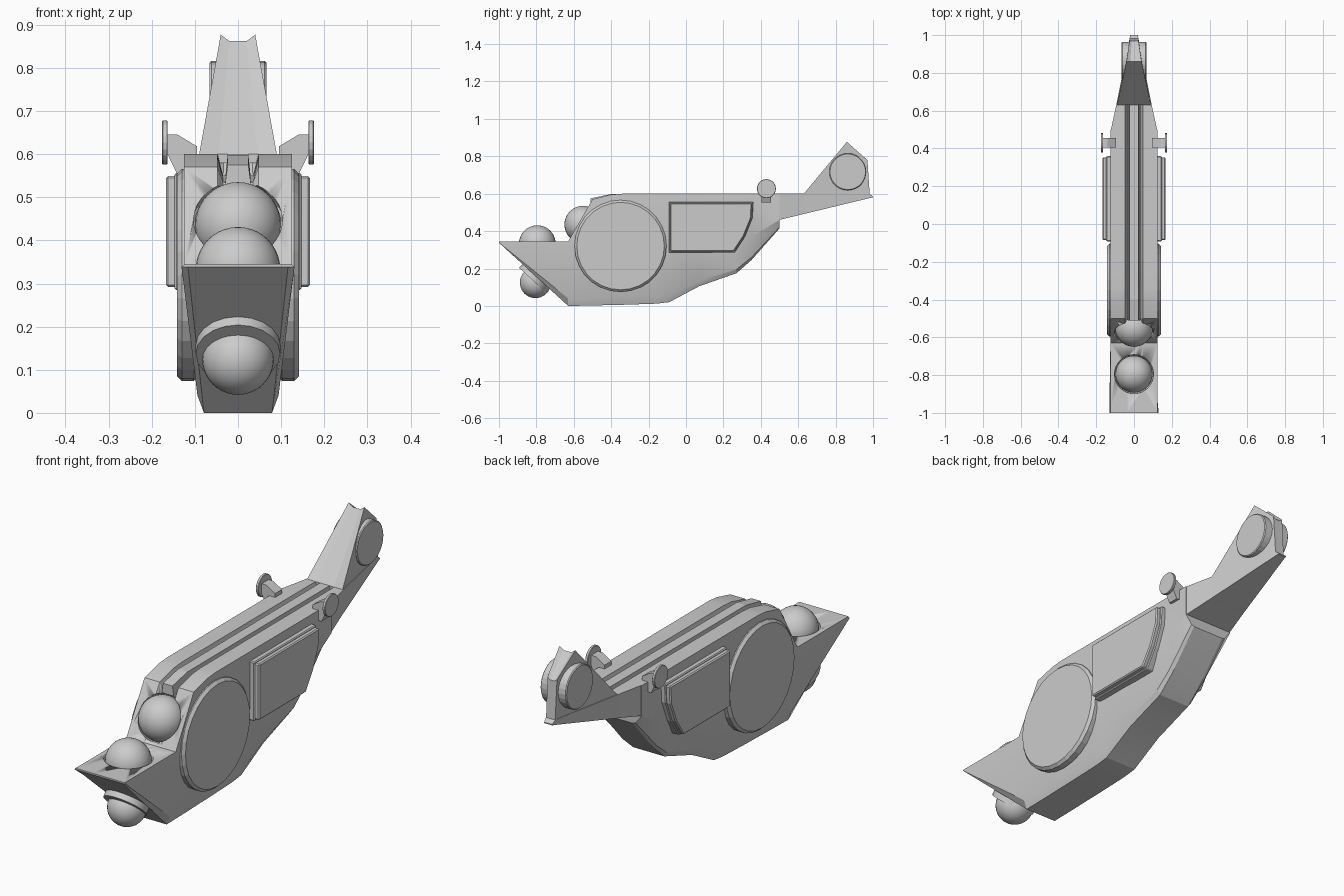
import bpy, bmesh
from math import radians, pi
from mathutils import Vector

if "Cube" in bpy.data.objects:
    bpy.data.objects.remove(bpy.data.objects["Cube"])


def make(name, bm, smooth=None):
    bmesh.ops.recalc_face_normals(bm, faces=bm.faces)
    me = bpy.data.meshes.new(name)
    bm.to_mesh(me)
    bm.free()
    ob = bpy.data.objects.new(name, me)
    bpy.context.collection.objects.link(ob)
    bpy.ops.object.select_all(action='DESELECT')
    bpy.context.view_layer.objects.active = ob
    ob.select_set(True)
    if smooth:
        bpy.ops.object.shade_smooth_by_angle(angle=radians(smooth))
    return ob


def loft(name, rings, smooth=None):
    bm = bmesh.new()
    vs = [[bm.verts.new(p) for p in r] for r in rings]
    n = len(vs[0])
    for a, b in zip(vs, vs[1:]):
        for i in range(n):
            j = (i + 1) % n
            bm.faces.new((a[i], a[j], b[j], b[i]))
    bm.faces.new(vs[0])
    bm.faces.new(vs[-1])
    return make(name, bm, smooth)


def bevel(ob, width, segments=1):
    m = ob.modifiers.new("bevel", 'BEVEL')
    m.width, m.segments, m.limit_method = width, segments, 'ANGLE'


def mirror(ob):
    ob.modifiers.new("mirror", 'MIRROR')


def ball(name, y, z, r):
    bm = bmesh.new()
    bmesh.ops.create_uvsphere(bm, u_segments=32, v_segments=20, radius=r)
    ob = make(name, bm, 40)
    ob.location = (0, y, z)
    return ob


def side_plate(name, outline, x0, x1, width):
    ob = loft(name, [[(x, y, z) for y, z in outline] for x in (x0, x1)])
    bevel(ob, width)
    mirror(ob)


def side_disc(name, y, z, r, x0, x1, width, n=28):
    from math import cos, sin
    pts = [(y + r * cos(2 * pi * i / n), z + r * sin(2 * pi * i / n)) for i in range(n)]
    side_plate(name, pts, x0, x1, width)


# Main hull: (y, top, shoulder, keel, keel half width, roof groove depth)
stations = [
    (-1.0, .345, .343, .338, .122, 0), (-.63, .345, .335, 0, .085, 0),
    (-.5, .57, .345, .002, .085, .035), (-.4, .595, .345, .005, .085, .05),
    (-.34, .6, .345, .006, .085, .05), (-.16, .6, .345, .012, .085, .05),
    (-.09, .6, .345, .02, .085, .05), (.07, .6, .345, .105, .085, .05),
    (.27, .6, .345, .175, .085, .05), (.35, .6, .37, .245, .085, .05),
    (.5, .6, .46, .415, .085, .05)]
rings = []
for y, top, mid, low, w, d in stations:
    e = (mid - low) * .12
    half = [(.035, top - d), (.048, top), (.125, top), (.125, mid), (w + .009, low + e), (w - .006, low)]
    rings.append([(x, y, z) for x, z in half] + [(-x, y, z) for x, z in reversed(half)])
hull = loft("hull", rings, 20)

# Sockets cut into the hull around the two upper lamps
for y, z, r in ((-.55, .435, .106), (-.795, .335, .104)):
    cutter = ball("socket_cutter", y, z, r)
    m = hull.modifiers.new("socket", 'BOOLEAN')
    m.operation, m.object, m.solver = 'DIFFERENCE', cutter, 'EXACT'
    bpy.context.view_layer.objects.active = hull
    bpy.ops.object.modifier_apply(modifier=m.name)
    bpy.data.objects.remove(cutter)

# Spherical lamps
ball("upper_lamp", -.55, .435, .1)
ball("nose_lamp", -.795, .333, .098)
ball("lower_lamp", -.805, .125, .083)

# Collar of the lower lamp, square to the sloping chin
bm = bmesh.new()
bmesh.ops.create_cone(bm, cap_ends=True, segments=20, radius1=.098, radius2=.098, depth=.05)
collar = make("lower_lamp_collar", bm, 30)
axis = Vector((0, -.682, -.731))
collar.location = Vector((0, -.8, .159)) + axis * .005
collar.rotation_euler = axis.to_track_quat('Z', 'Y').to_euler()

# Roof rail lying in the groove
rail = loft("roof_rail", [
    [(-.03, y, zb), (.03, y, zb), (.024, y, zt), (-.024, y, zt)]
    for y, zb, zt in ((-.51, .53, .575), (-.4, .54, .598), (.64, .54, .6))])

# Tapered tail boom, grooved like the roof at its front end
tail = []
for y, w, zt, zb, d in ((.5, .122, .6, .46, .05), (.63, .094, .6, .492, .05),
                        (.64, .092, .6, .494, 0), (.98, .024, .6, .576, 0), (1.0, .02, .585, .58, 0)):
    a = min(.048, w * .5)
    b = a * .73
    tail.append([(-w, y, zb), (w, y, zb), (w, y, zt), (a, y, zt), (b, y, zt - d),
                 (-b, y, zt - d), (-a, y, zt), (-w, y, zt)])
loft("tail_boom", tail)

# Upright tail fin with a notched crest
fin = []
for y, w, zt, n, zb in ((.63, .09, .6, 0, .58), (.86, .04, .877, .015, .58),
                        (.97, .024, .78, .01, .58), (.982, .023, .6, 0, .58)):
    base = .09 - (y - .63) * .19
    fin.append([(-base, y, zb), (base, y, zb), (w, y, zt), (w * .5, y, zt - n),
                (-w * .5, y, zt - n), (-w, y, zt)])
loft("tail_fin", fin)

# Side discs, door panels and tail discs
side_disc("side_disc", -.35, .32, .246, .09, .142, .012)
side_disc("tail_disc", .865, .717, .099, .01, .066, .004)
door = [(-.092, .285), (.26, .285), (.315, .37), (.355, .47), (.36, .556), (-.092, .556)]
side_plate("door_frame", door, .1, .147, .004)
cy, cz = .13, .42
inner = [(cy + (y - cy) * .97, cz + (z - cz) * .95) for y, z in door]
side_plate("door_panel", inner, .14, .167, .005)

# Mirrors on short struts
strut = [(.095, .56), (.14, .552), (.166, .605), (.166, .645), (.14, .645), (.095, .618)]
mirror(loft("mirror_strut", [[(x, y, z) for x, z in strut] for y in (.405, .455)]))
side_disc("mirror_disc", .43, .627, .051, .163, .176, .002, 20)
